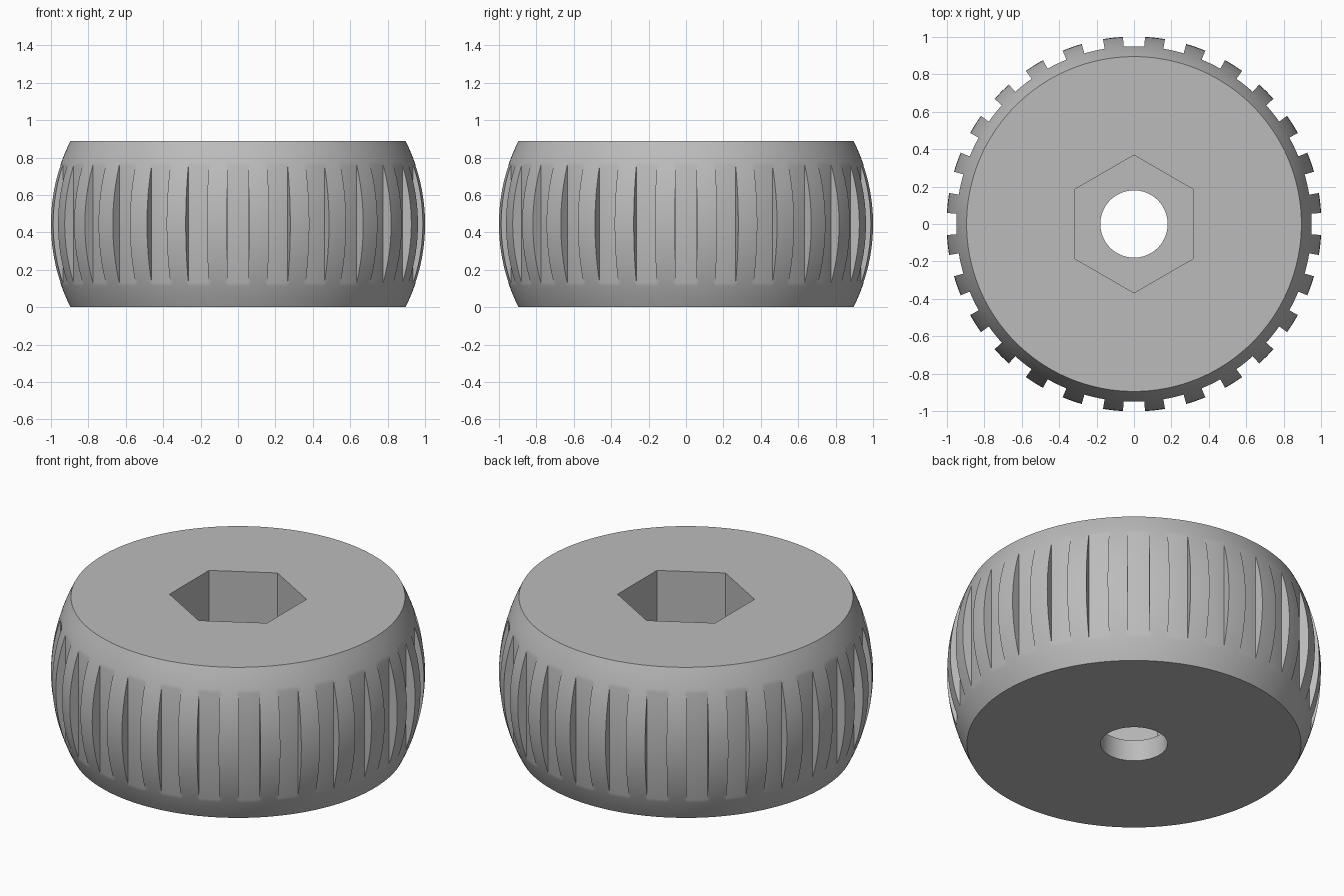
import bpy, bmesh, math

HEIGHT, END_R, MID_R, FLOOR_R = 0.89, 0.895, 1.002, 0.95
RIBS, SEGMENTS = 28, 224

default = bpy.data.objects.get("Cube")
if default:
    bpy.data.objects.remove(default, do_unlink=True)

# Single grey material
grey = bpy.data.materials.new("grey plastic")
grey.use_nodes = True
colour = (0.5, 0.5, 0.5, 1)
grey.diffuse_color = colour
grey.node_tree.nodes["Principled BSDF"].inputs["Base Color"].default_value = colour


def finish(name, bm):
    bmesh.ops.recalc_face_normals(bm, faces=bm.faces)
    mesh = bpy.data.meshes.new(name)
    bm.to_mesh(mesh)
    bm.free()
    obj = bpy.data.objects.new(name, mesh)
    bpy.context.collection.objects.link(obj)
    mesh.materials.append(grey)
    return obj


def prism(bm, outline, low, high):
    """Extrude a flat outline from one height to another."""
    face = bm.faces.new([bm.verts.new((x, y, low)) for x, y in outline])
    new = bmesh.ops.extrude_face_region(bm, geom=[face])["geom"]
    verts = [g for g in new if isinstance(g, bmesh.types.BMVert)]
    bmesh.ops.translate(bm, verts=verts, vec=(0, 0, high - low))


def polar(radius, angle):
    return radius * math.cos(angle), radius * math.sin(angle)


def ring(radius, count, start=0):
    return [polar(radius, start + math.tau * i / count) for i in range(count)]


# Barrel-shaped body, lathed from a circular arc
half = HEIGHT / 2
sagitta = MID_R - END_R
arc_r = (half ** 2 + sagitta ** 2) / (2 * sagitta)
bm = bmesh.new()
rows = []
for i in range(25):
    z = HEIGHT * i / 24
    radius = MID_R - arc_r + math.sqrt(arc_r ** 2 - (z - half) ** 2)
    rows.append([bm.verts.new((x, y, z)) for x, y in ring(radius, SEGMENTS)])
for low, high in zip(rows, rows[1:]):
    for i in range(SEGMENTS):
        j = (i + 1) % SEGMENTS
        bm.faces.new((low[i], low[j], high[j], high[i]))
bm.faces.new(rows[0])
bm.faces.new(rows[-1])
knob = finish("ribbed_knob", bm)

# Grip slots between the ribs
bm = bmesh.new()
spread = math.radians(3.35)
for i in range(RIBS):
    centre = math.tau * i / RIBS
    steps = [centre + spread * k / 4 for k in range(-4, 5)]
    outline = [polar(FLOOR_R, a) for a in steps]
    outline += [polar(1.1, a) for a in reversed(steps)]
    prism(bm, outline, -0.1, HEIGHT + 0.1)
slots = finish("slot_cutter", bm)

# Hexagonal nut pocket and round bolt hole
bm = bmesh.new()
prism(bm, ring(0.368, 6, math.pi / 2), 0.125, HEIGHT + 0.1)
pocket = finish("hex_pocket_cutter", bm)
bm = bmesh.new()
prism(bm, ring(0.18, 64), -0.1, HEIGHT / 2)
hole = finish("bolt_hole_cutter", bm)

# Cut everything out of the body
bpy.context.view_layer.objects.active = knob
knob.select_set(True)
for cutter in (slots, pocket, hole):
    mod = knob.modifiers.new(cutter.name, "BOOLEAN")
    mod.operation = "DIFFERENCE"
    mod.solver = "EXACT"
    mod.object = cutter
    bpy.ops.object.modifier_apply(modifier=mod.name)
    bpy.data.objects.remove(cutter, do_unlink=True)

bpy.ops.object.shade_smooth_by_angle(angle=math.radians(30))
